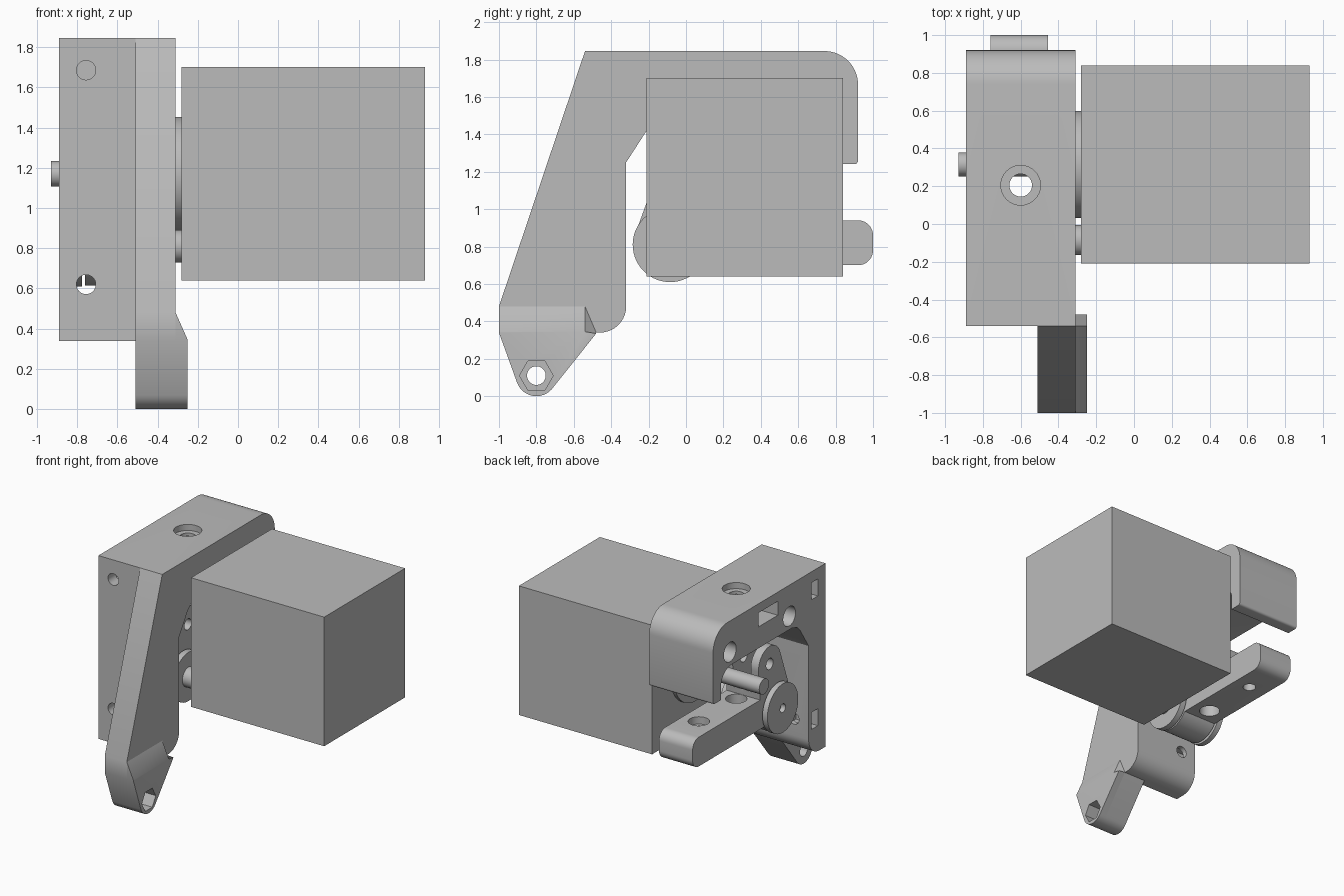
import bpy, bmesh
from math import sin, cos, pi, radians, atan2, acos, hypot
from mathutils import Matrix, Vector

cube = bpy.data.objects.get("Cube")
if cube:
    bpy.data.objects.remove(cube)

grey = bpy.data.materials.new("plain grey")
grey.use_nodes = True
COLOUR = (0.5, 0.5, 0.5, 1)
grey.diffuse_color = COLOUR
grey.node_tree.nodes["Principled BSDF"].inputs["Base Color"].default_value = COLOUR


def finish(name, bm):
    bmesh.ops.recalc_face_normals(bm, faces=bm.faces)
    mesh = bpy.data.meshes.new(name)
    bm.to_mesh(mesh)
    bm.free()
    mesh.materials.append(grey)
    obj = bpy.data.objects.new(name, mesh)
    bpy.context.collection.objects.link(obj)
    return obj


def loft(name, near, far, x0, x1):
    """Solid between two matching (y, z) outlines."""
    bm = bmesh.new()
    a = [bm.verts.new((x0, y, z)) for y, z in near]
    b = [bm.verts.new((x1, y, z)) for y, z in far]
    bm.faces.new(a)
    bm.faces.new(b)
    n = len(a)
    for i in range(n):
        j = (i + 1) % n
        bm.faces.new((a[i], a[j], b[j], b[i]))
    return finish(name, bm)


def prism(name, outline, x0, x1):
    return loft(name, outline, outline, x0, x1)


def box(name, x, y, z):
    return prism(name, [(y[0], z[0]), (y[1], z[0]), (y[1], z[1]), (y[0], z[1])], *x)


def rod(name, start, end, r, sides=40):
    start, end = Vector(start), Vector(end)
    d = end - start
    bm = bmesh.new()
    place = Matrix.Translation((start + end) / 2) @ d.to_track_quat('Z', 'Y').to_matrix().to_4x4()
    bmesh.ops.create_cone(bm, cap_ends=True, segments=sides, radius1=r, radius2=r,
                          depth=d.length, matrix=place)
    return finish(name, bm)


def xrod(name, y, z, x0, x1, r, sides=40):
    return rod(name, (x0, y, z), (x1, y, z), r, sides)


def boolean(obj, tools, operation='DIFFERENCE'):
    for tool in tools:
        tool.hide_render = True
        mod = obj.modifiers.new("bool", 'BOOLEAN')
        mod.operation, mod.object, mod.solver = operation, tool, 'EXACT'
        bpy.ops.object.select_all(action='DESELECT')
        bpy.context.view_layer.objects.active = obj
        obj.select_set(True)
        bpy.ops.object.modifier_apply(modifier=mod.name)
        bpy.data.objects.remove(tool)


def arc(y, z, r, a0, a1, n=10):
    return [(y + r * cos(radians(a0 + (a1 - a0) * i / n)),
             z + r * sin(radians(a0 + (a1 - a0) * i / n))) for i in range(n + 1)]


# Motor block, locating boss and shaft
MY, MZ = 0.315, 1.17
motor = box("motor", (-0.28, 0.93), (-0.21, 0.84), (0.64, 1.7))
boss = xrod("motor_boss", MY, MZ, -0.31, -0.28, 0.283, 64)
shaft = xrod("motor_shaft", MY, MZ, -0.93, -0.29, 0.063)

# Housing: hook-shaped plate with an arched opening
outline = [(-0.54, 0.34)] + arc(-0.46, 0.48, 0.14, -90, 0)
outline += [(-0.32, 1.25), (-0.21, 1.42), (-0.17, 1.46), (-0.1, 1.48)]
outline += arc(0.68, 1.34, 0.14, 90, 0)
outline += [(0.82, 1.24)] + arc(0.9, 1.26, 0.02, -90, 0, 4)
outline += arc(0.74, 1.665, 0.18, 0, 90, 14) + [(-0.54, 1.845)]
housing = prism("housing", outline, -0.89, -0.31)

FX, FY = -0.6, 0.205
cuts = [rod("filament_hole", (FX, FY, 1.3), (FX, FY, 2), 0.06),
        rod("filament_counterbore", (FX, FY, 1.795), (FX, FY, 2), 0.105),
        box("fitting_slot", (-1, -0.48), (0.08, 0.33), (1.655, 1.77))]
for y in (-0.07, 0.7):
    cuts.append(xrod("screw_head_hole", y, 1.59, -1, -0.45, 0.08))
    cuts.append(xrod("screw_hole", y, 1.58, -0.5, -0.2, 0.05))
for z in (0.62, 1.685):
    cuts.append(rod("front_hole", (-0.755, -0.7, z), (-0.755, -0.3, z), 0.048))
    cuts.append(box("nut_slot", (-1, -0.69), (-0.44, -0.36), (z - 0.07, z + 0.07)))
boolean(housing, cuts)

# Slanted mounting arm with a widened foot
PY, PZ = -0.8, 0.11
tip = arc(PY, PZ, 0.11, 202, 326, 14)
foot = [(-1, 0.34)] + tip + [(-0.48, 0.34)]
arm = prism("mounting_arm", [(-0.54, 1.845), (-1, 0.48)] + foot
            + [(-0.4, 0.5), (-0.4, 1.845)], -0.51, -0.31)
pad = loft("arm_foot_pad", [(-1, 0.48)] + foot + [(-0.54, 0.48)],
           [(-1, 0.345)] + foot[:-1] + [(-0.48, 0.335), (-0.54, 0.345)], -0.31, -0.25)
for part in (arm, pad):
    boolean(part, [xrod("bolt_hole", PY, PZ, -0.6, -0.1, 0.05),
                   prism("hex_pocket", arc(PY, PZ, 0.09, 0, 300, 5), -0.36, -0.1)])

# Idler lever: tapered fork joined to a rounded rear bar
LY, LZ, LR = -0.085, 0.81, 0.195
BY, BZ, BR = 0.0, 1.19, 0.145
lean = atan2(BZ - LZ, BY - LY) * 180 / pi
spread = acos((LR - BR) / hypot(BY - LY, BZ - LZ)) * 180 / pi
fork = arc(BY, BZ, BR, lean - spread, lean + spread, 24)
fork += arc(LY, LZ, LR, lean + spread, lean + 360 - spread, 32)
lever = prism("idler_lever", fork, -0.76, -0.455)
bar = prism("rear_bar", [(LY, 0.7)] + arc(0.92, 0.78, 0.08, -90, 0)
            + arc(0.92, 0.86, 0.08, 0, 90) + [(LY, 0.94)], -0.76, -0.455)
boolean(lever, [bar], 'UNION')
boolean(lever, [
    box("bearing_slot", (-0.69, -0.525), (-0.4, 0.3), (0.99, 1.5)),
    xrod("bearing_hole", BY, BZ, -0.9, -0.3, 0.045),
    rod("lever_filament_hole", (FX, FY, 0.5), (FX, FY, 1.1), 0.08),
    rod("spring_hole", (FX, 0.69, 0.5), (FX, 0.69, 1.1), 0.05),
    rod("spring_seat", (FX, 0.69, 0.88), (FX, 0.69, 1.1), 0.08)])

# Pivot washers and pin
pin = xrod("pivot_pin", LY, LZ, -0.78, -0.28, 0.08)
for name, x0, x1 in (("outer_washer", -0.82, -0.775), ("inner_washer", -0.44, -0.39)):
    washer = xrod(name, LY, LZ, x0, x1, 0.2, 56)
    boolean(washer, [xrod("washer_hole", LY, LZ, x0 - 0.1, x1 + 0.1, 0.035)])

# Smooth the rounded surfaces, keep edges sharp
bpy.ops.object.select_all(action='DESELECT')
for obj in bpy.context.collection.objects:
    if obj.type == 'MESH' and grey.name in obj.data.materials:
        obj.select_set(True)
        bpy.context.view_layer.objects.active = obj
bpy.ops.object.shade_smooth_by_angle(angle=radians(25))
